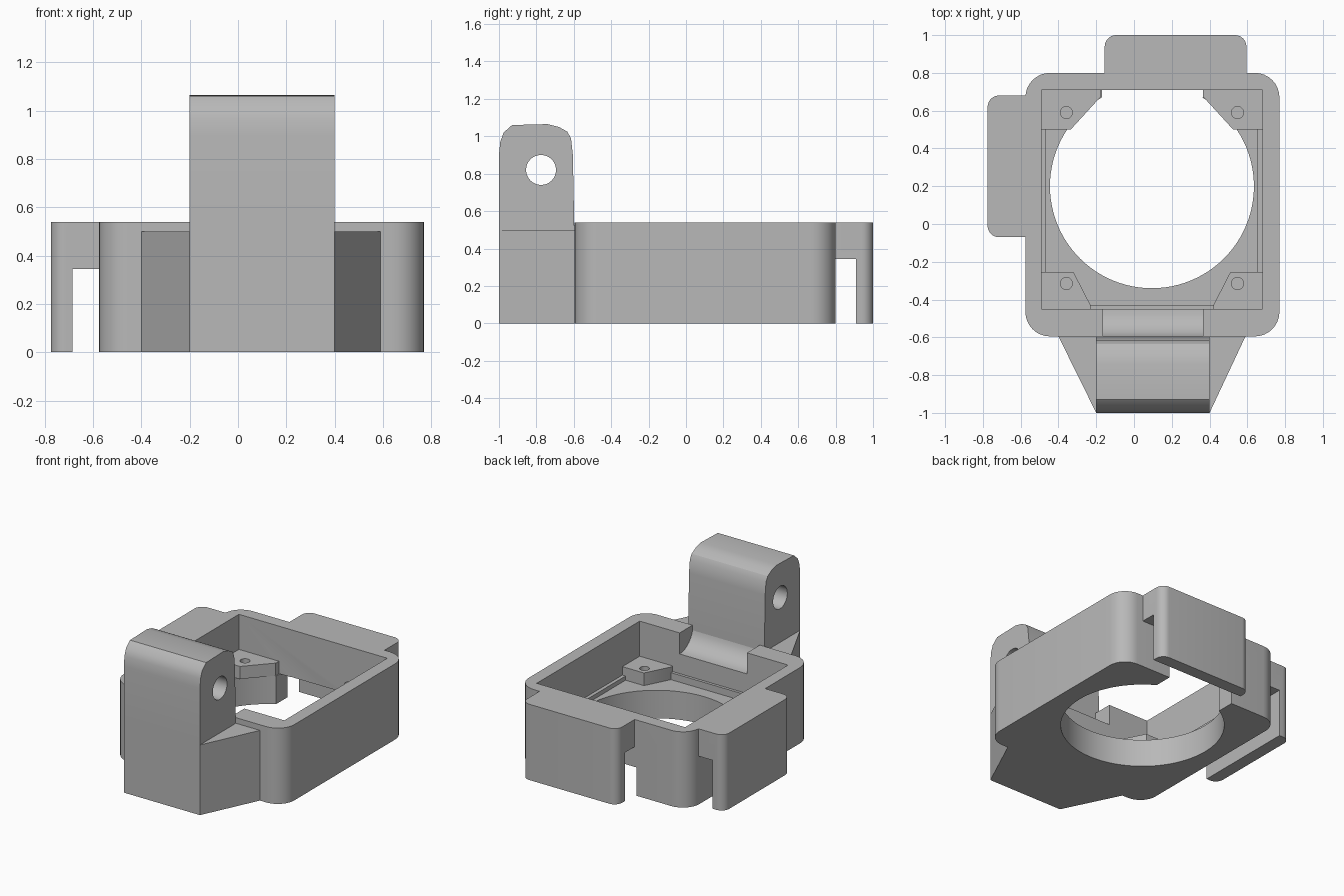
import bpy, bmesh, math
from mathutils import Vector

cube = bpy.data.objects.get("Cube")
if cube:
    bpy.data.objects.remove(cube, do_unlink=True)

grey = bpy.data.materials.new("plain grey")
grey.use_nodes = True
grey.diffuse_color = (0.48, 0.48, 0.48, 1)
grey.node_tree.nodes["Principled BSDF"].inputs["Base Color"].default_value = (0.48, 0.48, 0.48, 1)

MID_X = 0.095      # middle of the housing
FLOOR, TOP = 0.2, 0.54


def prism(name, pts, lo, hi, axis="z"):
    """Extrude a 2D outline along z (points x, y) or along x (points y, z)."""
    place = (lambda a, b, h: (a, b, h)) if axis == "z" else (lambda a, b, h: (h, a, b))
    bm = bmesh.new()
    base = bm.faces.new([bm.verts.new(place(a, b, lo)) for a, b in pts])
    new = bmesh.ops.extrude_face_region(bm, geom=[base])["geom"]
    step = Vector(place(0, 0, hi - lo))
    bmesh.ops.translate(bm, vec=step, verts=[v for v in new if isinstance(v, bmesh.types.BMVert)])
    bmesh.ops.recalc_face_normals(bm, faces=bm.faces)
    mesh = bpy.data.meshes.new(name)
    bm.to_mesh(mesh)
    bm.free()
    mesh.materials.append(grey)
    obj = bpy.data.objects.new(name, mesh)
    bpy.context.collection.objects.link(obj)
    return obj


def rect(x0, x1, y0, y1, radii=(0, 0, 0, 0), steps=8):
    """Rectangle outline; radii go counter-clockwise from the low corner."""
    corners = [Vector(p) for p in ((x0, y0), (x1, y0), (x1, y1), (x0, y1))]
    out = []
    for i, (p, r) in enumerate(zip(corners, radii)):
        if not r:
            out.append(p)
            continue
        d1 = (corners[i - 1] - p).normalized()
        d2 = (corners[(i + 1) % 4] - p).normalized()
        c = p + r * (d1 + d2)
        for k in range(steps + 1):
            t = k / steps * math.pi / 2
            out.append(c - r * (d2 * math.cos(t) + d1 * math.sin(t)))
    return out


def circle(cx, cy, r, n):
    return [(cx + r * math.cos(math.tau * i / n), cy + r * math.sin(math.tau * i / n)) for i in range(n)]


def cut(obj, cutter):
    cutter.hide_render = True
    mod = obj.modifiers.new("cut", "BOOLEAN")
    mod.operation, mod.solver, mod.object = "DIFFERENCE", "EXACT", cutter
    select(obj)
    bpy.ops.object.modifier_apply(modifier=mod.name)
    bpy.data.objects.remove(cutter, do_unlink=True)


def select(obj):
    bpy.ops.object.select_all(action="DESELECT")
    obj.select_set(True)
    bpy.context.view_layer.objects.active = obj


def smooth(obj):
    select(obj)
    bpy.ops.object.shade_smooth_by_angle(angle=math.radians(30))


# Housing with pocket, round opening, rear slot and front saddle
housing = prism("housing", rect(-0.575, 0.77, -0.595, 0.8, (0.13,) * 4), 0, TOP)
cut(housing, prism("pocket", rect(-0.49, 0.68, -0.45, 0.71), FLOOR, 0.7))
cut(housing, prism("opening", circle(MID_X, 0.2, 0.54, 96), -0.1, FLOOR + 0.004))
cut(housing, prism("rear_slot", rect(-0.17, 0.365, 0.67, 0.9), -0.1, FLOOR + 0.002))
saddle = [(-0.4, 0.7), (-0.62, 0.7), (-0.62, TOP)]
for k in range(9):
    t = k / 8 * math.pi / 2
    saddle.append((-0.45 - 0.15 * math.cos(t), TOP - 0.15 * math.sin(t)))
saddle.append((-0.4, 0.39))
cut(housing, prism("saddle", saddle, -0.165, 0.365, "x"))
smooth(housing)

# Corner mounting posts, mirrored about the middle
rear_post = [(0.585, 0.71), (0.27, 0.71), (0.27, 0.675), (0.43, 0.5), (0.585, 0.5)]
front_post = [(0.585, -0.45), (0.325, -0.45), (0.325, -0.43), (0.415, -0.255), (0.585, -0.255)]
for side, s in (("left", 1), ("right", -1)):
    for end, pts, y in (("rear", rear_post, 0.59), ("front", front_post, -0.315)):
        post = prism(f"{end}_{side}_post", [(MID_X + s * a, b) for a, b in pts], FLOOR, 0.29)
        cut(post, prism("screw_hole", circle(MID_X + s * 0.453, y, 0.032, 24), FLOOR + 0.01, 0.4))
        smooth(post)
    a, b = sorted((MID_X + s * 0.585, MID_X + s * 0.56))
    prism(f"{side}_ledge", rect(a, b, -0.255, 0.5), FLOOR, FLOOR + 0.03)
prism("front_ledge", rect(-0.23, 0.42, -0.45, -0.43), FLOOR, 0.25)

# Hanging clips on the rear and right sides
rear_clip = prism("rear_clip", rect(-0.155, 0.595, 0.8, 1.0, (0, 0, 0.06, 0.06)), 0, TOP)
cut(rear_clip, prism("rear_gap", rect(-0.3, 0.7, 0.7, 0.91), -0.1, 0.345))
right_clip = prism("right_clip", rect(-0.775, -0.575, -0.07, 0.68, (0.06, 0, 0, 0.06)), 0, TOP)
cut(right_clip, prism("right_gap", rect(-0.685, -0.5, -0.2, 0.8), -0.1, 0.345))
smooth(rear_clip)
smooth(right_clip)

# Tapered base block under the hinge
prism("hinge_base", [(-0.2, -1), (0.4, -1), (0.59, -0.595), (-0.4, -0.595)], 0, 0.5)

# Upright hinge lug with cross hole
lug = [(-1, 0.5), (-1, 0.9), (-0.993, 0.97), (-0.975, 1.02), (-0.93, 1.06), (-0.74, 1.065),
       (-0.68, 1.05), (-0.635, 1.025), (-0.615, 0.99), (-0.605, 0.9), (-0.597, 0.5)]
hinge = prism("hinge_lug", lug, -0.2, 0.4, "x")
cut(hinge, prism("pin_hole", circle(-0.775, 0.82, 0.08, 48), -0.4, 0.6, "x"))
smooth(hinge)
